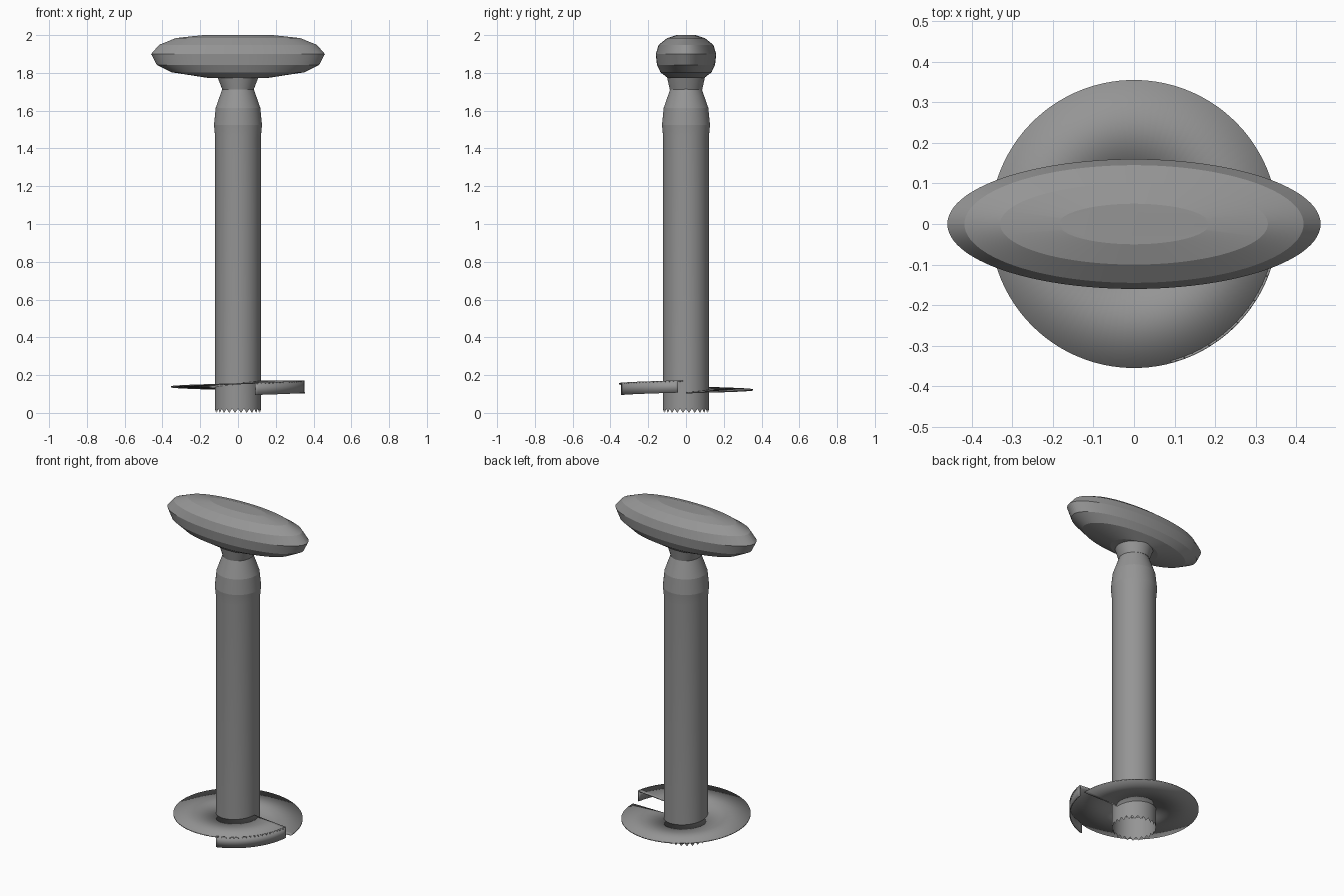
import bpy, bmesh, math

cube = bpy.data.objects.get("Cube")
if cube:
    bpy.data.objects.remove(cube, do_unlink=True)

steel = bpy.data.materials.new("grey steel")
steel.use_nodes = True
GREY = (0.3, 0.3, 0.3, 1)
steel.diffuse_color = GREY
steel.node_tree.nodes["Principled BSDF"].inputs["Base Color"].default_value = GREY


def finish(bm, name, angle=20):
    bmesh.ops.recalc_face_normals(bm, faces=bm.faces[:])
    mesh = bpy.data.meshes.new(name)
    bm.to_mesh(mesh)
    bm.free()
    mesh.materials.append(steel)
    obj = bpy.data.objects.new(name, mesh)
    bpy.context.collection.objects.link(obj)
    bpy.ops.object.select_all(action='DESELECT')
    obj.select_set(True)
    bpy.context.view_layer.objects.active = obj
    bpy.ops.object.shade_smooth_by_angle(angle=math.radians(angle))
    return obj


def ring_solid(name, rings, n=96, capped=False, teeth=0, angle=20):
    """Stack of elliptical rings (rx, ry, z); the first ring can be toothed."""
    bm = bmesh.new()
    loops = []
    for k, (rx, ry, z) in enumerate(rings):
        loop = []
        for i in range(n):
            a = math.tau * i / n
            lift = teeth * abs((i % 4) - 2) / 2 if k == 0 else 0
            loop.append(bm.verts.new((rx * math.cos(a), ry * math.sin(a), z + lift)))
        loops.append(loop)
    for lo, hi in zip(loops, loops[1:]):
        for i in range(n):
            j = (i + 1) % n
            bm.faces.new((lo[i], lo[j], hi[j], hi[i]))
    if capped:
        bm.faces.new(loops[0])
        bm.faces.new(loops[-1])
    return finish(bm, name, angle)


def helix_z(deg):
    return 0.106 + 0.063 * deg / 353


def helix_strip(name, start, end, inner, outer, steps, thickness):
    """Strip between two (radius, drop) rails that climbs around the shaft."""
    bm = bmesh.new()
    previous = None
    for i in range(steps + 1):
        deg = start + (end - start) * i / steps
        a = math.radians(deg)
        pair = [bm.verts.new((r * math.cos(a), r * math.sin(a), helix_z(deg) - drop))
                for r, drop in (inner, outer)]
        if previous:
            bm.faces.new((previous[0], previous[1], pair[1], pair[0]))
        previous = pair
    obj = finish(bm, name)
    solid = obj.modifiers.new("thickness", 'SOLIDIFY')
    solid.thickness = thickness
    solid.offset = 0
    return obj


# Hollow shaft with a toothed lower rim and a tapered shoulder
shaft = [(0.121, 0.0), (0.121, 0.04), (0.121, 1.46), (0.127, 1.525),
         (0.118, 1.615), (0.083, 1.715)]
ring_solid("shaft", [(r, r, z) for r, z in shaft], teeth=0.022, angle=8)

# Flared neck under the grip
ring_solid("neck", [(0.083, 0.086, 1.712), (0.108, 0.1, 1.776)], capped=True)

# Flattened oval grip, wide along x
ring_solid("grip", [(0.15, 0.095, 1.772), (0.35, 0.135, 1.803), (0.43, 0.154, 1.843),
                    (0.46, 0.16, 1.9), (0.418, 0.145, 1.948), (0.33, 0.1, 1.984),
                    (0.185, 0.05, 2.0)], capped=True, angle=8)

# Single-turn auger blade around the base
helix_strip("auger_blade", 0, 353, (0.12, 0), (0.355, 0), 96, 0.006)

# Curved skirt hanging from the upper end of the blade
helix_strip("blade_skirt", 285, 353, (0.352, -0.003), (0.352, 0.062), 24, 0.006)
